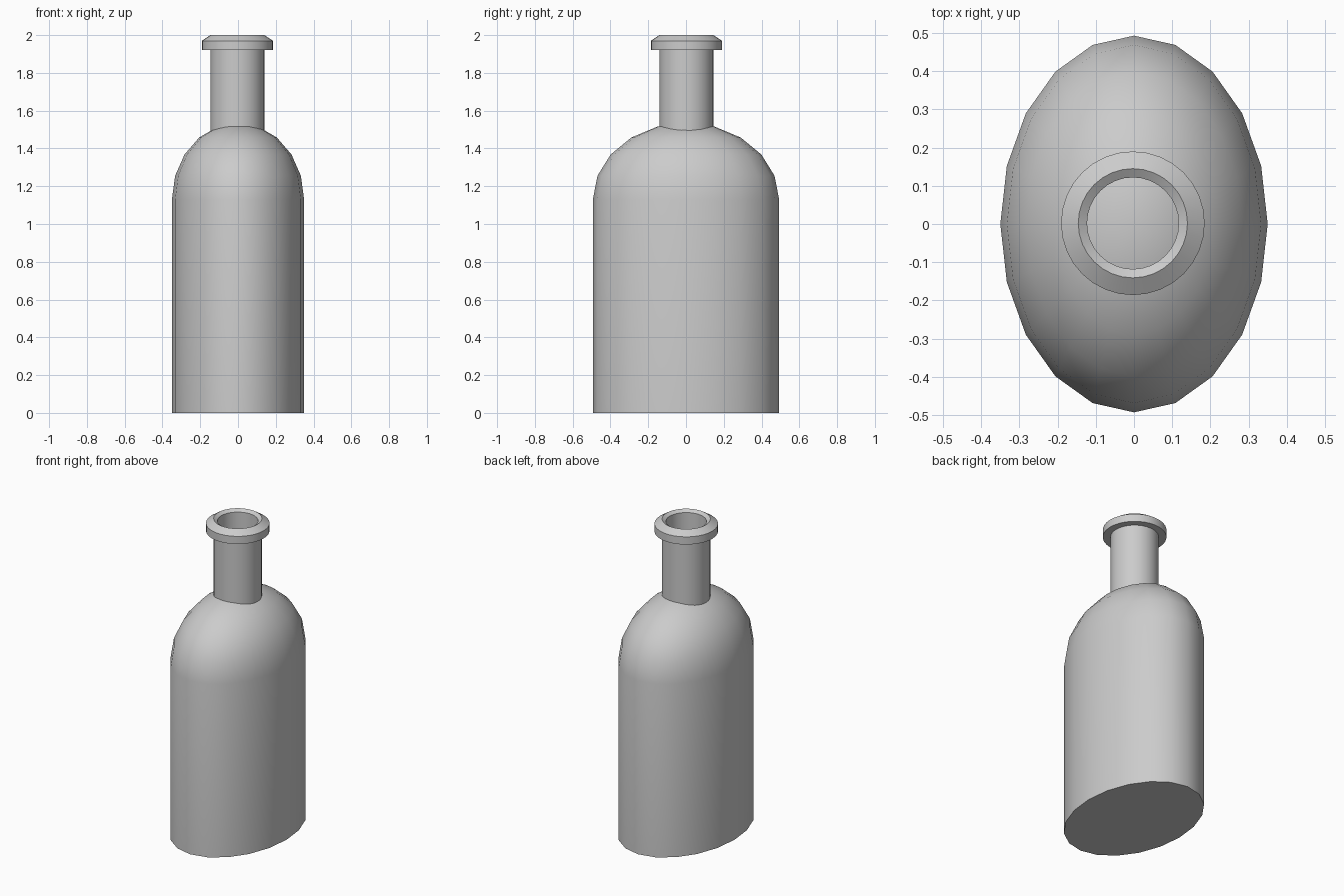
import bpy, bmesh, math

cube = bpy.data.objects.get("Cube")
if cube:
    bpy.data.objects.remove(cube, do_unlink=True)

grey = bpy.data.materials.new("plain grey")
grey.use_nodes = True
colour = (0.6, 0.6, 0.6, 1)
grey.diffuse_color = colour
grey.node_tree.nodes["Principled BSDF"].inputs["Base Color"].default_value = colour


def lathe(name, profile, sides, scale=(1, 1), centre=(0, 0)):
    """Spin a (radius, height) profile around z; zero radius makes a pole."""
    bm = bmesh.new()
    rings = []
    for r, z in profile:
        count = sides if r > 0 else 1
        rings.append([bm.verts.new((
            centre[0] + scale[0] * r * math.cos(math.tau * i / sides),
            centre[1] + scale[1] * r * math.sin(math.tau * i / sides), z))
            for i in range(count)])
    for low, high in zip(rings, rings[1:]):
        for i in range(sides):
            j = (i + 1) % sides
            quad = [low[i % len(low)], low[j % len(low)],
                    high[j % len(high)], high[i % len(high)]]
            bm.faces.new(list(dict.fromkeys(quad)))
    # Close an open bottom ring with one flat face
    if profile[0][1] == 0:
        bm.faces.new(rings[0][::-1])
    bmesh.ops.recalc_face_normals(bm, faces=bm.faces)
    mesh = bpy.data.meshes.new(name)
    bm.to_mesh(mesh)
    bm.free()
    obj = bpy.data.objects.new(name, mesh)
    bpy.context.collection.objects.link(obj)
    mesh.materials.append(grey)
    bpy.ops.object.select_all(action='DESELECT')
    obj.select_set(True)
    bpy.context.view_layer.objects.active = obj
    bpy.ops.object.shade_smooth_by_angle(angle=math.radians(30))
    return obj


# Oval body with a domed shoulder
SHOULDER, DOME = 1.13, 0.405
body = [(1, 0)]
for step in range(5):
    a = math.radians(18 * step)
    body.append((math.cos(a), SHOULDER + DOME * math.sin(a)))
body.append((0, SHOULDER + DOME))
lathe("bottle_body", body, 20, scale=(0.35, 0.493))

# Hollow neck with a bevelled lip around the mouth
neck = [(0.143, 1.45), (0.143, 1.92), (0.188, 1.92), (0.188, 1.97),
        (0.143, 2.0), (0.12, 1.985), (0.12, 1.45), (0.143, 1.45)]
lathe("bottle_neck", neck, 32, centre=(-0.003, 0.002))
